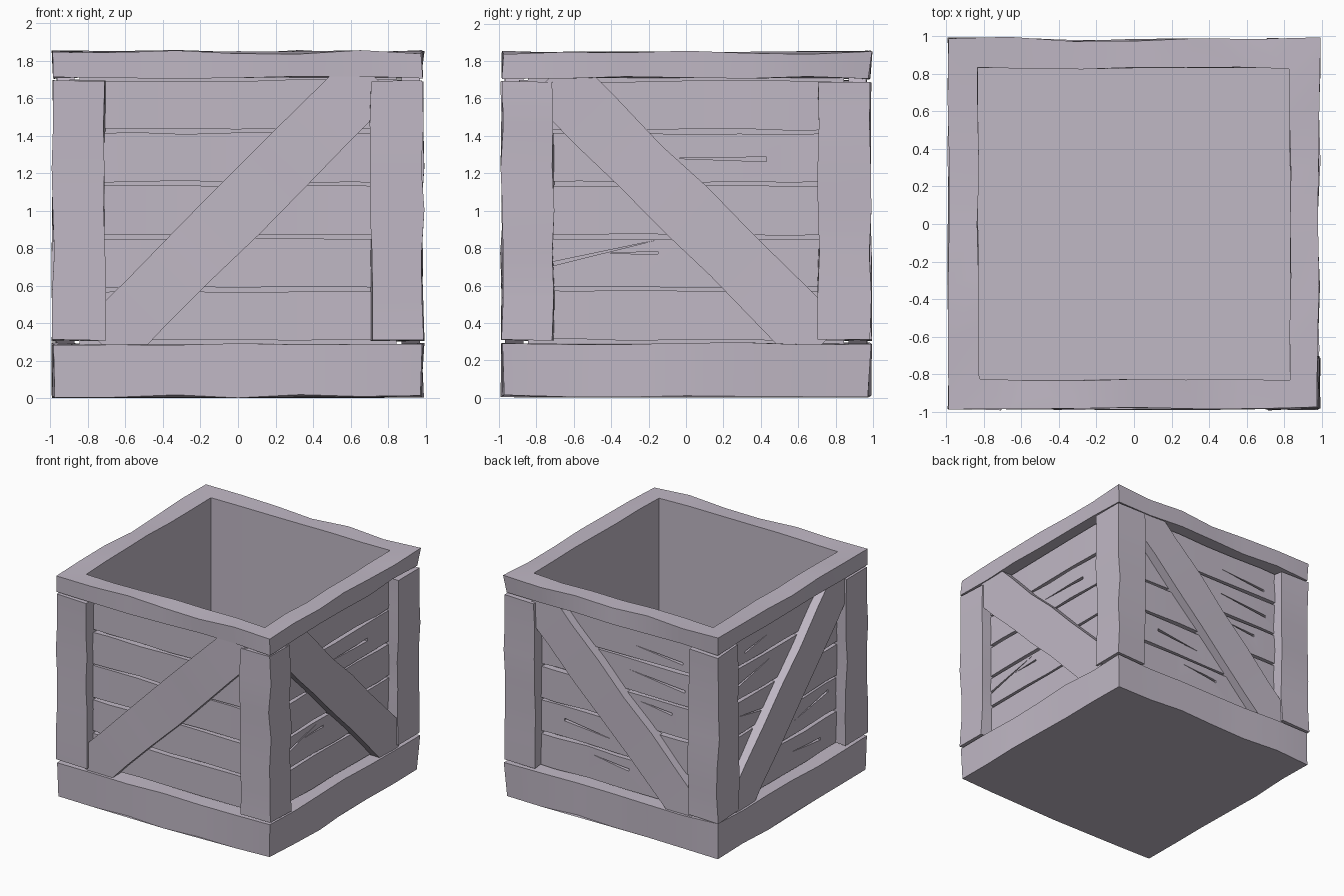
import bpy, bmesh, math, random
from mathutils import Vector, Matrix

random.seed(4)
default = bpy.data.objects.get("Cube")
if default:
    bpy.data.objects.remove(default, do_unlink=True)

wood = bpy.data.materials.new("pale lilac wood")
wood.use_nodes = True
colour = (0.53, 0.48, 0.56, 1)
wood.diffuse_color = colour
wood.node_tree.nodes["Principled BSDF"].inputs["Base Color"].default_value = colour

SLOPES = {"front": 1, "left": -1, "back": -1, "right": 1}   # brace direction per side
EDGE, POST, WALL = 0.985, 0.71, 0.845
BASE_TOP, RIM_LOW, RIM_TOP = 0.29, 1.71, 1.85


def wob(amount):
    return random.uniform(-amount, amount)


def loft(bm, rings, loop=False, closed_profile=True):
    """Bridge rings of points; cap the ends, or cap the two borders of a looped strip."""
    rows = [[bm.verts.new(p) for p in ring] for ring in rings]
    count = len(rows[0])
    for i in range(len(rows) if loop else len(rows) - 1):
        a, b = rows[i], rows[(i + 1) % len(rows)]
        for j in range(count if closed_profile else count - 1):
            k = (j + 1) % count
            bm.faces.new((a[j], a[k], b[k], b[j]))
    if loop:
        bm.faces.new([r[0] for r in rows])
        bm.faces.new([r[-1] for r in rows])
    else:
        bm.faces.new(rows[0])
        bm.faces.new(rows[-1])


def finish(bm, name, smooth=True):
    bmesh.ops.recalc_face_normals(bm, faces=bm.faces)
    mesh = bpy.data.meshes.new(name)
    bm.to_mesh(mesh)
    bm.free()
    mesh.materials.append(wood)
    obj = bpy.data.objects.new(name, mesh)
    bpy.context.collection.objects.link(obj)
    bpy.ops.object.select_all(action="DESELECT")
    obj.select_set(True)
    bpy.context.view_layer.objects.active = obj
    if smooth:
        bpy.ops.object.shade_smooth_by_angle(angle=math.radians(30))
    return obj


def square_tub(name, profile, segments=6):
    """Sweep (radius, height, wobble) points around a square."""
    bm = bmesh.new()
    rings = []
    for side in range(4):
        turn = Matrix.Rotation(side * math.pi / 2, 3, "Z")
        for s in range(segments):
            t = -1 + 2 * s / segments
            rings.append([turn @ (Vector((t, -1, 0)) * (r + wob(w)) + Vector((0, 0, z + wob(w))))
                          for r, z, w in profile])
    loft(bm, rings, loop=True, closed_profile=False)
    return finish(bm, name)


def board(bm, start, end, width, inner, outer, wobble, segments=6):
    """Wavy board on the front side, running between two (x, z) points."""
    start, end = Vector(start), Vector(end)
    along = (end - start).normalized()
    across = Vector((-along.y, along.x)) * width / 2
    rings = []
    for s in range(segments + 1):
        mid = start.lerp(end, s / segments)
        low, high = mid - across * (1 + wob(wobble)), mid + across * (1 + wob(wobble))
        depth = outer + wob(0.006)
        rings.append([(low.x, -inner, low.y), (low.x, -depth, low.y),
                      (high.x, -depth, high.y), (high.x, -inner, high.y)])
    loft(bm, rings)


# Base with its ledge, and the inner box carrying the top rim
square_tub("base", [(EDGE - .003, .012, .011), (EDGE, BASE_TOP, .009),
                    (WALL, BASE_TOP, 0), (WALL, .05, 0)])
square_tub("inner_box_and_rim", [(.83, .1, 0), (.83, RIM_TOP - .005, .006), (EDGE, RIM_TOP - .005, .012),
                                 (EDGE - .005, RIM_LOW, .008), (WALL, RIM_LOW, 0), (WALL, .06, 0)])

# L-shaped corner posts
corner = [(EDGE, EDGE), (POST, EDGE), (POST, .86), (.86, .86), (.86, POST), (EDGE, POST)]
for i, name in enumerate(("front_left", "back_left", "back_right", "front_right")):
    bm = bmesh.new()
    rings = []
    for s in range(7):
        z = .31 + (RIM_LOW - .02 - .31) * s / 6
        rings.append([(x + wob(.009), -y + wob(.009), z + wob(.006)) for x, y in corner])
    loft(bm, rings)
    bmesh.ops.rotate(bm, verts=bm.verts, matrix=Matrix.Rotation(i * math.pi / 2, 3, "Z"))
    finish(bm, name + "_post")

# Splits in the planks: wide end, pointed end, opening
CRACKS = {
    "front": [],
    "left": [(-.74, .71, -.17, .84, .022), (-.15, .775, -.42, .772, .015), (.43, 1.275, -.07, 1.28, .025)],
    "back": [(.6, 1.5, .15, 1.54, .02), (.62, 1.27, .1, 1.32, .022), (.5, 1.05, .2, 1.08, .02),
             (-.5, .74, -.05, .69, .022), (.1, .48, -.25, .52, .02)],
    "right": [(-.65, 1.26, -.15, 1.36, .022), (-.5, 1.52, -.2, 1.56, .018),
              (.6, .78, .15, .7, .022), (-.2, .95, -.6, 1.02, .02), (.5, .42, .1, .46, .02)],
}

# Planks and diagonal brace of each side
for i, (name, slope) in enumerate(SLOPES.items()):
    turn = Matrix.Rotation(i * math.pi / 2, 3, "Z")

    bm = bmesh.new()
    pitch = .281
    for k in range(5):
        z = .44 + k * pitch
        board(bm, (-.85, z), (.85, z), pitch - .022, .84, .895, .05)
    bmesh.ops.rotate(bm, verts=bm.verts, matrix=turn)
    planks = finish(bm, name + "_planks")

    if CRACKS[name]:
        bm = bmesh.new()
        for x0, z0, x1, z1, w in CRACKS[name]:
            loft(bm, [[(x0, y, z0 - w / 2), (x1, y, z1), (x0, y, z0 + w / 2)] for y in (-.856, -1.0)])
        bmesh.ops.rotate(bm, verts=bm.verts, matrix=turn)
        cutter = finish(bm, name + "_crack_cutter", smooth=False)
        cutter.hide_render = True
        cut = planks.modifiers.new("cracks", "BOOLEAN")
        cut.operation, cut.object, cut.solver = "DIFFERENCE", cutter, "EXACT"
        bpy.context.view_layer.objects.active = planks
        bpy.ops.object.modifier_apply(modifier=cut.name)
        bpy.data.objects.remove(cutter, do_unlink=True)

    bm = bmesh.new()
    board(bm, (-.72 * slope, .28), (.72 * slope, 1.72), .325, .87, .967, .06)
    bmesh.ops.rotate(bm, verts=bm.verts, matrix=turn)
    finish(bm, name + "_brace")
